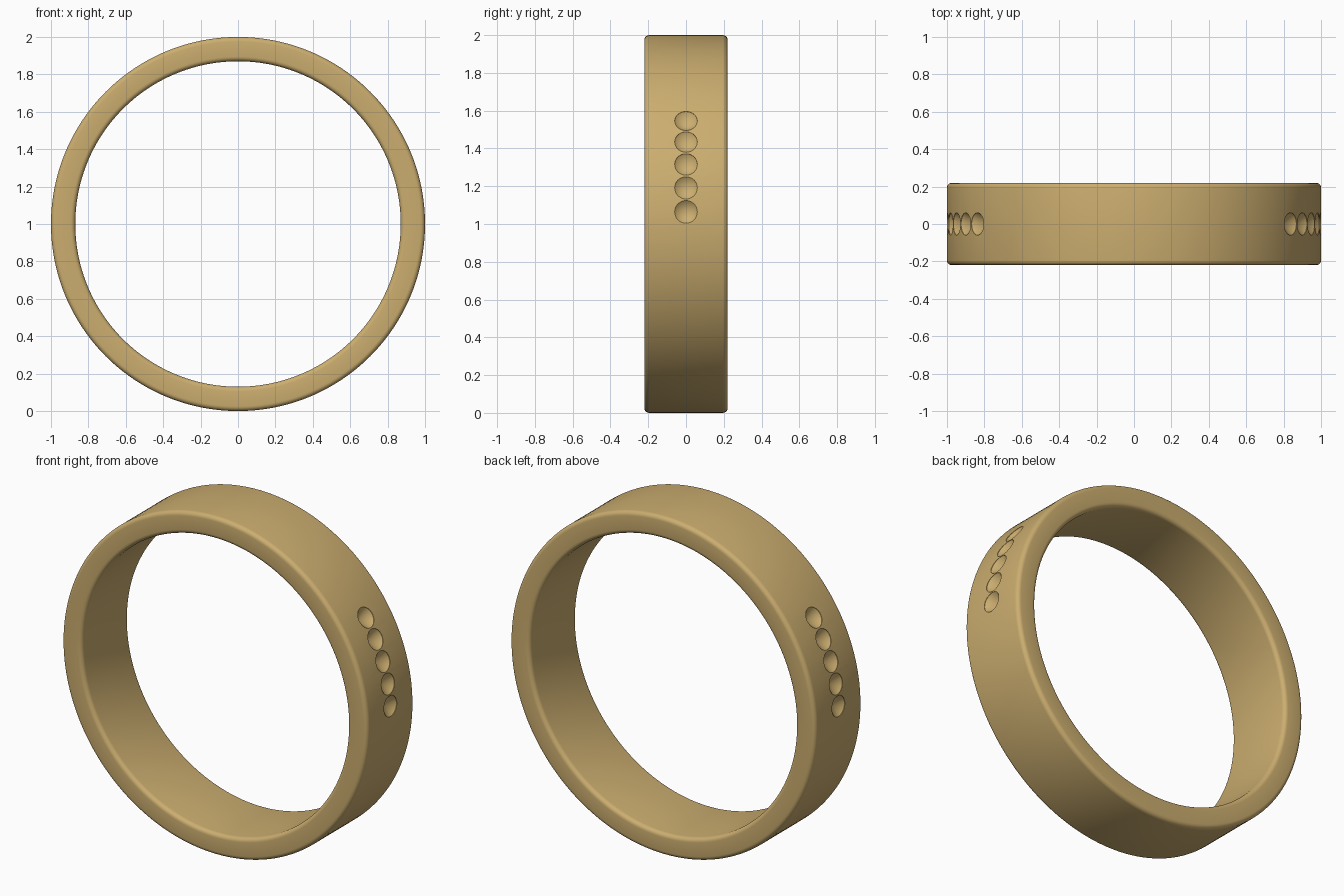
import bpy, bmesh, math
from mathutils import Matrix, Vector

if "Cube" in bpy.data.objects:
    bpy.data.objects.remove(bpy.data.objects["Cube"])

R_OUT, R_IN, HALF = 1.0, 0.87, 0.22


def lathe(name, pts, axis, steps):
    """Revolve profile points about an axis through the origin."""
    bm = bmesh.new()
    vs = [bm.verts.new(p) for p in pts]
    es = [bm.edges.new((vs[i], vs[(i + 1) % len(vs)])) for i in range(len(vs))]
    bmesh.ops.spin(bm, geom=vs + es, cent=(0, 0, 0), axis=axis,
                   angle=2 * math.pi, steps=steps, use_merge=True)
    bmesh.ops.remove_doubles(bm, verts=bm.verts, dist=1e-5)
    bmesh.ops.recalc_face_normals(bm, faces=bm.faces)
    me = bpy.data.meshes.new(name)
    bm.to_mesh(me)
    bm.free()
    ob = bpy.data.objects.new(name, me)
    bpy.context.collection.objects.link(ob)
    return ob


# Band: rectangular section with rounded corners
profile = []
for cx, cy, a0, r in ((R_OUT - .025, HALF - .025, 0, .025), (R_IN + .025, HALF - .025, 90, .025),
                      (R_IN + .025, -HALF + .025, 180, .025), (R_OUT - .025, -HALF + .025, 270, .025)):
    for k in range(6):
        a = math.radians(a0 + 18 * k)
        profile.append((cx + r * math.cos(a), cy + r * math.sin(a), 0))
band = lathe("ring_band", profile, (0, 1, 0), 192)
band.location.z = 1

# Conical seat cutters, five on each shoulder
bm = bmesh.new()
N, RAD, DEPTH = 32, 0.06, 0.055
for side in (1, -1):
    for i in range(5):
        a = math.radians(3.7 + 7.35 * i)
        d = Vector((side * math.cos(a), 0, math.sin(a)))
        rot = d.to_track_quat('Z', 'Y').to_matrix().to_4x4()
        tip = bm.verts.new(rot @ Vector((0, 0, R_OUT - DEPTH)))
        rings = [[bm.verts.new(rot @ Vector((RAD * math.cos(2 * math.pi * k / N),
                                             RAD * math.sin(2 * math.pi * k / N), h)))
                  for k in range(N)] for h in (R_OUT - .003, R_OUT + .05)]
        for k in range(N):
            j = (k + 1) % N
            bm.faces.new((tip, rings[0][j], rings[0][k]))
            bm.faces.new((rings[0][k], rings[0][j], rings[1][j], rings[1][k]))
        bm.faces.new(rings[1])
bmesh.ops.recalc_face_normals(bm, faces=bm.faces)
me = bpy.data.meshes.new("seat_cutter")
bm.to_mesh(me)
bm.free()
cutter = bpy.data.objects.new("seat_cutter", me)
cutter.location.z = 1
cutter.hide_render = True
cutter.display_type = 'WIRE'
bpy.context.collection.objects.link(cutter)

# Cut the seats and apply
bpy.context.view_layer.objects.active = band
band.select_set(True)
mod = band.modifiers.new("seats", 'BOOLEAN')
mod.operation = 'DIFFERENCE'
mod.solver = 'EXACT'
mod.object = cutter
bpy.ops.object.modifier_apply(modifier=mod.name)
bpy.data.objects.remove(cutter)
bpy.ops.object.shade_smooth_by_angle(angle=math.radians(30))

# Gold
mat = bpy.data.materials.new("gold")
mat.diffuse_color = (0.60, 0.42, 0.16, 1)
mat.use_nodes = True
mat.node_tree.nodes["Principled BSDF"].inputs["Base Color"].default_value = mat.diffuse_color
band.data.materials.clear()
band.data.materials.append(mat)
